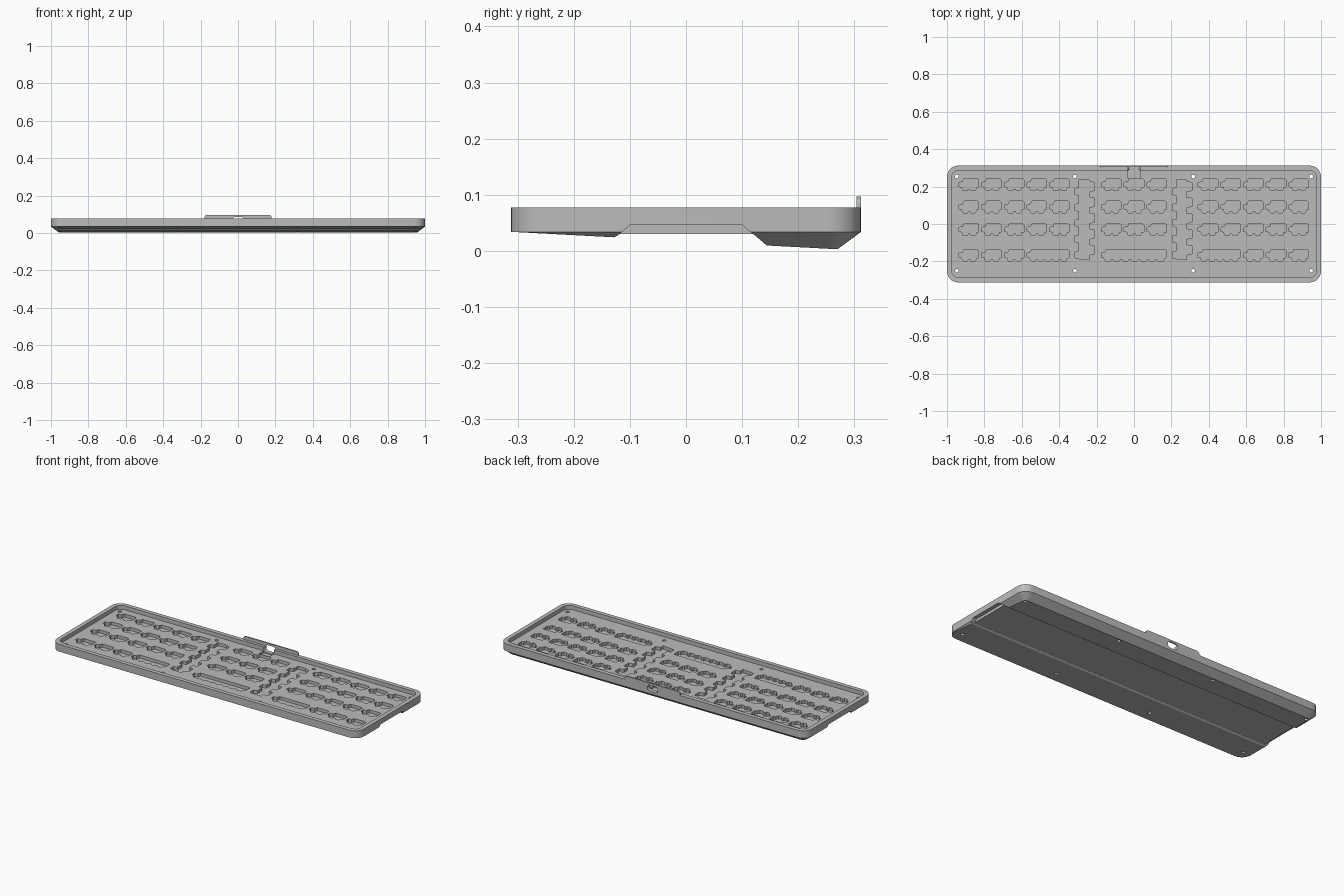
import bpy, bmesh, math

cube = bpy.data.objects.get("Cube")
if cube:
    bpy.data.objects.remove(cube, do_unlink=True)

TOP, FLOOR, SIDE, POCKET = 0.077, 0.054, 0.034, 0.036
HX, HY, R = 1.0, 0.312, 0.06

grey = bpy.data.materials.new("case_grey")
grey.use_nodes = True
grey.diffuse_color = (0.5, 0.5, 0.5, 1)
grey.node_tree.nodes["Principled BSDF"].inputs["Base Color"].default_value = (0.5, 0.5, 0.5, 1)


def loft(bm, rings):
    """Closed solid through rings of equal point count."""
    loops = [[bm.verts.new(p) for p in ring] for ring in rings]
    n = len(loops[0])
    for a, b in zip(loops, loops[1:]):
        for i in range(n):
            j = (i + 1) % n
            bm.faces.new((a[i], a[j], b[j], b[i]))
    bm.faces.new(loops[0][::-1])
    bm.faces.new(loops[-1])


def finish(name, bm):
    bmesh.ops.recalc_face_normals(bm, faces=bm.faces)
    mesh = bpy.data.meshes.new(name)
    bm.to_mesh(mesh)
    bm.free()
    mesh.materials.append(grey)
    obj = bpy.data.objects.new(name, mesh)
    bpy.context.scene.collection.objects.link(obj)
    return obj


def prisms(name, outlines, lo, hi, axis="z"):
    """Outlines extruded from lo to hi along an axis, in one object."""
    place = {"x": lambda u, v, w: (w, u, v),
             "y": lambda u, v, w: (u, w, v),
             "z": lambda u, v, w: (u, v, w)}[axis]
    bm = bmesh.new()
    for pts in outlines:
        loft(bm, [[place(u, v, w) for u, v in pts] for w in (lo, hi)])
    return finish(name, bm)


def rounded(hx, hy, r, cx=0, cy=0, seg=8):
    pts = []
    for k, (sx, sy) in enumerate(((1, 1), (-1, 1), (-1, -1), (1, -1))):
        for i in range(seg + 1):
            a = math.pi / 2 * (k + i / seg)
            pts.append((cx + sx * (hx - r) + r * math.cos(a),
                        cy + sy * (hy - r) + r * math.sin(a)))
    return pts


def box(x0, x1, y0, y1):
    return [(x0, y0), (x1, y0), (x1, y1), (x0, y1)]


def cut(obj, cutter, keep=False):
    cutter.hide_render = True
    mod = obj.modifiers.new("cut", "BOOLEAN")
    mod.operation, mod.solver, mod.object = "DIFFERENCE", "EXACT", cutter
    bpy.context.view_layer.update()
    mesh = bpy.data.meshes.new_from_object(
        obj.evaluated_get(bpy.context.evaluated_depsgraph_get()))
    obj.modifiers.clear()
    obj.data = mesh
    if not keep:
        bpy.data.objects.remove(cutter, do_unlink=True)


def socket(cx, cy, width=0.105):
    """Switch socket pocket: stepped left end, lobed lower edge."""
    l, r = cx - width / 2, cx + width / 2
    pts = [(l, cy + .012), (l, cy - .01), (l + .015, cy - .012)]
    lobes = max(2, round(width / .05))
    pitch = (width - .02) / lobes
    for i in range(lobes):
        s = l + .018 + i * pitch
        pts += [(s, cy - .022), (s + .005, cy - .031),
                (s + pitch - .017, cy - .031), (s + pitch - .012, cy - .022)]
    pts += [(r - .012, cy - .014), (r, cy - .012), (r, cy + .025),
            (r - .007, cy + .032), (l + .027, cy + .032), (l + .02, cy + .015)]
    return pts


def strip(cx, y0=-.19, y1=.234, teeth=5):
    """Tall pocket with alternating teeth on both long edges."""
    pitch = (y1 - y0) / teeth
    right, left = [], []
    for i in range(teeth):
        y = y0 + i * pitch
        right += [(cx + .025, y), (cx + .025, y + .025), (cx + .052, y + .03),
                  (cx + .052, y + pitch - .012), (cx + .025, y + pitch - .007)]
        left += [(cx - .03, y + .004), (cx - .052, y + .009),
                 (cx - .052, y + .04), (cx - .03, y + .045)]
    return right + [(cx + .025, y1), (cx - .03, y1)] + left[::-1]


# Case body: rounded slab with a chamfered lower edge
bm = bmesh.new()
loft(bm, [[(x, y, z) for x, y in rounded(HX - d, HY - d, R - d)]
          for z, d in ((0, .046), (SIDE, 0), (TOP, 0))])
case = finish("case", bm)

# Sloping underside and the long channel across it
cut(case, prisms("underside_cutter", [[
    (-.4, -.1), (-.4, .0387), (-.128, .0243), (-.118, .03),
    (.12, .03), (.144, .0097), (.4, -.0039), (.4, -.1)]], -1.2, 1.2, "x"))
for s in (-1, 1):
    ends = sorted((s * .978, s * 1.2))
    cut(case, prisms("notch_cutter", [[(-.13, .02), (.132, .02), (.10, .046), (-.10, .046)]],
                     *ends, "x"))

# Recessed deck inside the rim
cut(case, prisms("deck_cutter", [rounded(HX - .025, HY - .025, .038)], FLOOR, .2))

# Socket pockets: three blocks, wide ones in the bottom row
STEP = .121
left = [-.883 + i * STEP for i in range(5)]
middle = [-STEP, 0, STEP]
right = [.396 + i * STEP for i in range(5)]
pockets = [socket(x, y) for y in (.21, .09, -.03) for x in left + middle + right]
pockets += [socket(x, -.168) for x in left[:3] + right[2:]]
pockets += [socket(-.46, -.168, .226), socket(0, -.168, .35), socket(.455, -.168, .226)]
pockets += [strip(-.263), strip(.257)]
cut(case, prisms("pocket_cutter", pockets, POCKET, .07))

# Screw holes
holes = [rounded(.01, .01, .01, x, y, 4)
         for x in (-.947, -.316, .316, .947) for y in (-.25, .254)]
cut(case, prisms("screw_cutter", holes, -.1, .2))

# Connector recess in the deck
cut(case, prisms("recess_cutter", [box(-.034, .034, .245, .2875)], .042, .07))

# Raised tab over the back wall, with the connector opening through both
tab = prisms("connector_tab", [[
    (-.18, TOP - .001), (.18, TOP - .001), (.18, .085), (.176, .092), (.166, .097),
    (-.166, .097), (-.176, .092), (-.18, .085)]], .304, .312, "y")
port = prisms("port_cutter", [rounded(.034, .018, .0175, 0, .067)], .28, .35, "y")
cut(tab, port, keep=True)
cut(case, port)

# Smooth corners, crisp edges
bpy.ops.object.select_all(action="DESELECT")
for obj in (case, tab):
    obj.select_set(True)
    bpy.context.view_layer.objects.active = obj
bpy.ops.object.shade_smooth_by_angle(angle=math.radians(25))
